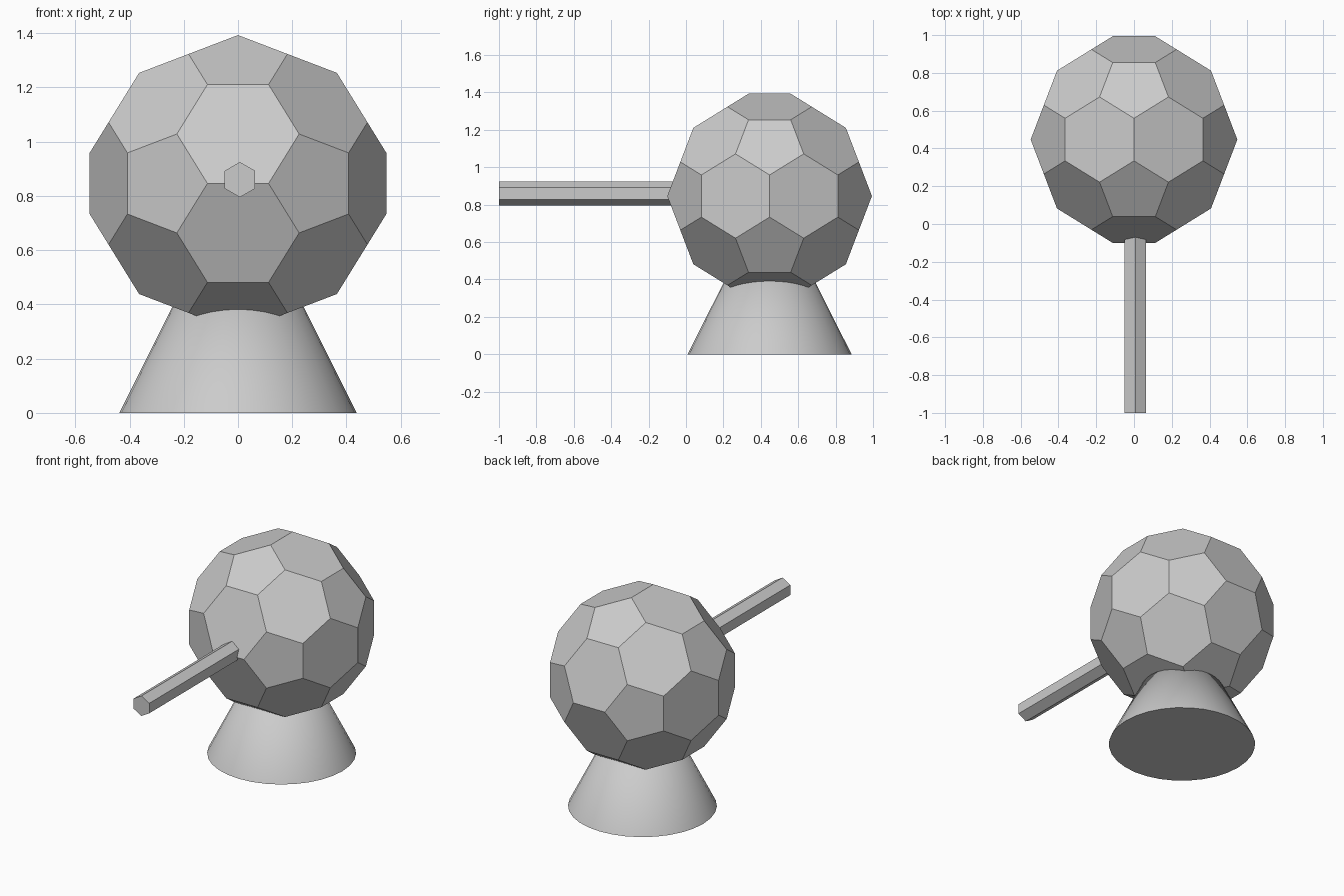
import bpy, bmesh, math
from mathutils import Vector

if "Cube" in bpy.data.objects:
    bpy.data.objects.remove(bpy.data.objects["Cube"])

CENTRE = Vector((0, 0.447, 0.846))
PHI = (1 + 5 ** 0.5) / 2

# Ball: truncated icosahedron, two cut points on every icosahedron edge
corners = []
for s in (-1, 1):
    for t in (-1, 1):
        v = (0, s, t * PHI)
        corners += [Vector((v[-i], v[1 - i], v[2 - i])) for i in range(3)]

bm = bmesh.new()
for a in corners:
    for b in corners:
        if abs((a - b).length - 2) < 0.01:
            bm.verts.new(CENTRE + (2 * a + b) * 0.1127)
bmesh.ops.convex_hull(bm, input=bm.verts)
bmesh.ops.dissolve_limit(bm, angle_limit=math.radians(3), verts=bm.verts, edges=bm.edges)
bmesh.ops.recalc_face_normals(bm, faces=bm.faces)
mesh = bpy.data.meshes.new("ball")
bm.to_mesh(mesh)
bm.free()
bpy.context.collection.objects.link(bpy.data.objects.new("ball", mesh))

# Stand: cone whose tip is buried in the ball
bpy.ops.mesh.primitive_cone_add(vertices=32, radius1=0.438, radius2=0, depth=0.874,
                                location=(0, CENTRE.y, 0.437))
bpy.context.object.name = "cone_stand"
bpy.ops.object.shade_smooth_by_angle(angle=math.radians(30))

# Rod: hexagonal bar pointing forward, with a ridge on top
y0, y1 = -1.0, 0.05
bpy.ops.mesh.primitive_cylinder_add(vertices=6, radius=0.065, depth=y1 - y0,
                                    location=(0.007, (y0 + y1) / 2, 0.86),
                                    rotation=(math.pi / 2, 0, 0))
bpy.context.object.name = "front_rod"
